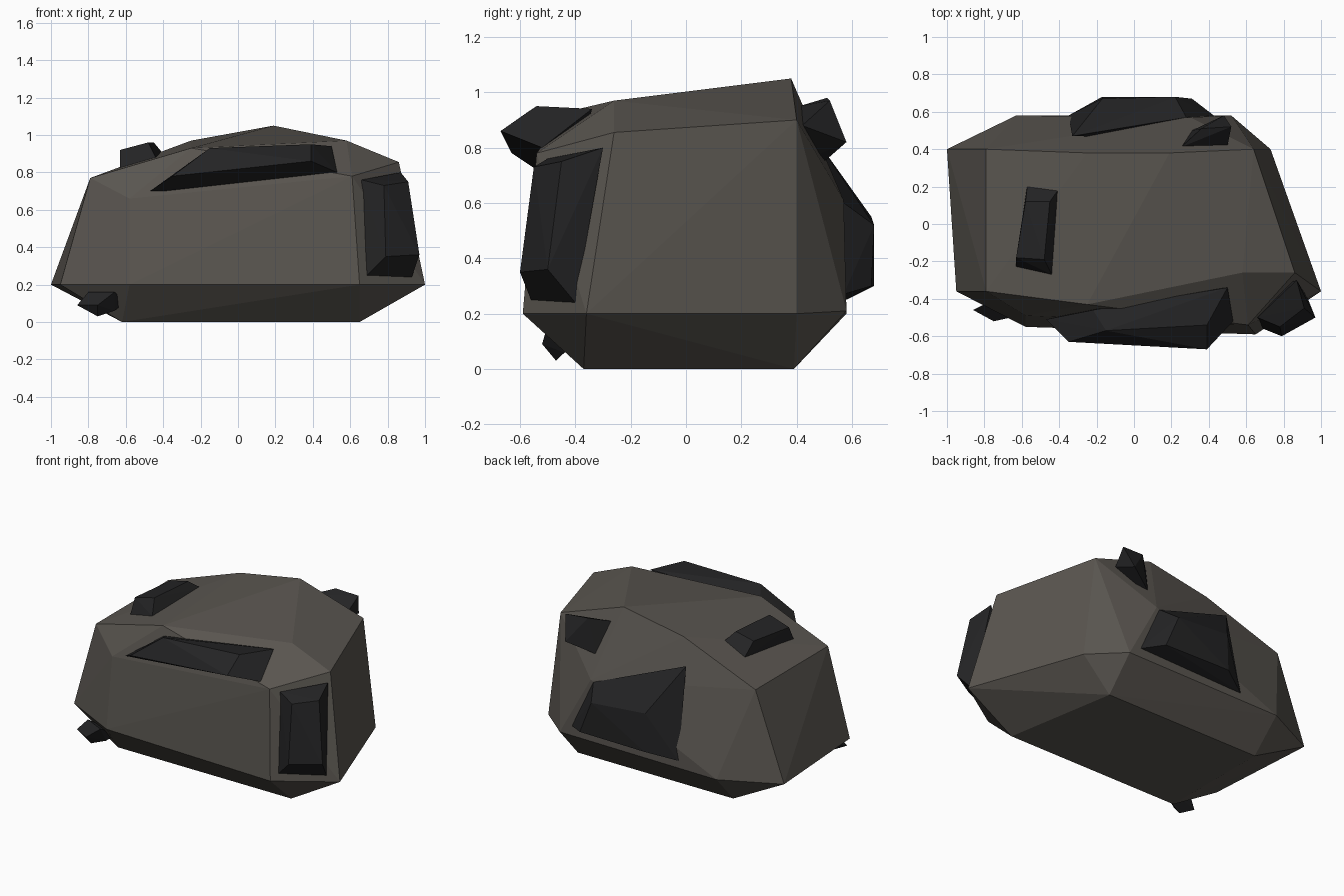
import bpy
import bmesh
from mathutils import Vector

# Remove only the default cube
default_cube = bpy.data.objects.get("Cube")
if default_cube:
    bpy.data.objects.remove(default_cube, do_unlink=True)


def make_material(name, color):
    material = bpy.data.materials.new(name)
    material.diffuse_color = color
    material.use_nodes = True
    shader = material.node_tree.nodes["Principled BSDF"]
    shader.inputs["Base Color"].default_value = color
    shader.inputs["Roughness"].default_value = .9
    return material


def hull_object(name, corners, material):
    """Wrap the corners in a faceted convex solid."""
    bm = bmesh.new()
    for corner in corners:
        bm.verts.new(corner)
    result = bmesh.ops.convex_hull(bm, input=bm.verts[:])
    leftovers = set(result["geom_interior"]) | set(result["geom_unused"])
    loose = [item for item in leftovers
             if isinstance(item, bmesh.types.BMVert) and item.is_valid]
    bmesh.ops.delete(bm, geom=loose, context="VERTS")
    bmesh.ops.recalc_face_normals(bm, faces=bm.faces[:])
    mesh = bpy.data.meshes.new(name)
    bm.to_mesh(mesh)
    bm.free()
    mesh.materials.append(material)
    obj = bpy.data.objects.new(name, mesh)
    bpy.context.collection.objects.link(obj)
    return obj


def chunk(name, base, cap):
    """Tapered crystal: base corners on the rock, cap corners outside,
    with a root buried in the boulder so that the solid stays closed."""
    center = sum((Vector(p) for p in base), Vector()) / len(base)
    root = center * .85
    return hull_object(name, base + cap + [root], dark_stone)


rock_stone = make_material("warm_grey_stone", (.1, .091, .079, 1))
dark_stone = make_material("charcoal_stone", (.017, .017, .018, 1))

# Boulder: underside, widest ring, shoulder and crown
underside = [(-.62, -.37, 0), (.65, -.37, 0), (.52, .39, 0), (-.62, .39, 0)]
widest_ring = [(-1, .4, .2), (-.95, -.36, .2), (-.58, -.55, .2), (.65, -.59, .2),
               (1, -.36, .2), (.73, .4, .2), (.52, .58, .21), (-.63, .58, .2)]
shoulder = [(-.79, .4, .77), (-.79, -.36, .77), (-.58, -.49, .66),
            (.61, -.54, .78), (.86, -.26, .855), (.64, .4, .9), (.3, .57, .61)]
crown = [(-.25, -.43, .93), (.58, -.26, .97), (.19, .38, 1.05), (-.25, .38, .97)]
hull_object("boulder", underside + widest_ring + shoulder + crown, rock_stone)

# Long chunk along the upper front edge
chunk("front_ridge_chunk",
      base=[(-.47, -.51, .7), (.53, -.52, .8), (.5, -.34, .94), (-.22, -.46, .88)],
      cap=[(-.35, -.63, .78), (.39, -.67, .86), (.39, -.54, .95), (-.15, -.57, .93)])

# Upright chunk on the front corner
chunk("front_corner_chunk",
      base=[(.66, -.5, .76), (.69, -.56, .25), (.93, -.4, .24), (.87, -.3, .8)],
      cap=[(.79, -.6, .35), (.97, -.5, .36), (.91, -.45, .75), (.78, -.55, .73)])

# Small chunk under the front edge
chunk("lower_chunk",
      base=[(-.8, -.43, .16), (-.66, -.5, .16), (-.66, -.44, .06)],
      cap=[(-.86, -.46, .09), (-.75, -.52, .09), (-.75, -.47, .03)])

# Narrow chunk on the sloping top
chunk("top_chunk",
      base=[(-.57, .21, .84), (-.4, .19, .9), (-.44, -.27, .88), (-.63, -.23, .82)],
      cap=[(-.58, .12, .93), (-.45, .12, .96), (-.48, -.19, .96), (-.63, -.18, .92)])

# Small pointed chunk on the upper back edge
chunk("back_edge_chunk",
      base=[(.25, .41, .95), (.5, .42, .88), (.31, .5, .75)],
      cap=[(.36, .51, .98), (.52, .52, .97), (.48, .58, .82)])

# Large chunk on the back
chunk("back_chunk",
      base=[(-.33, .47, .83), (-.35, .58, .25), (.44, .57, .27), (.28, .57, .6)],
      cap=[(-.17, .67, .55), (-.17, .68, .3), (.31, .67, .3), (.22, .68, .52)])
